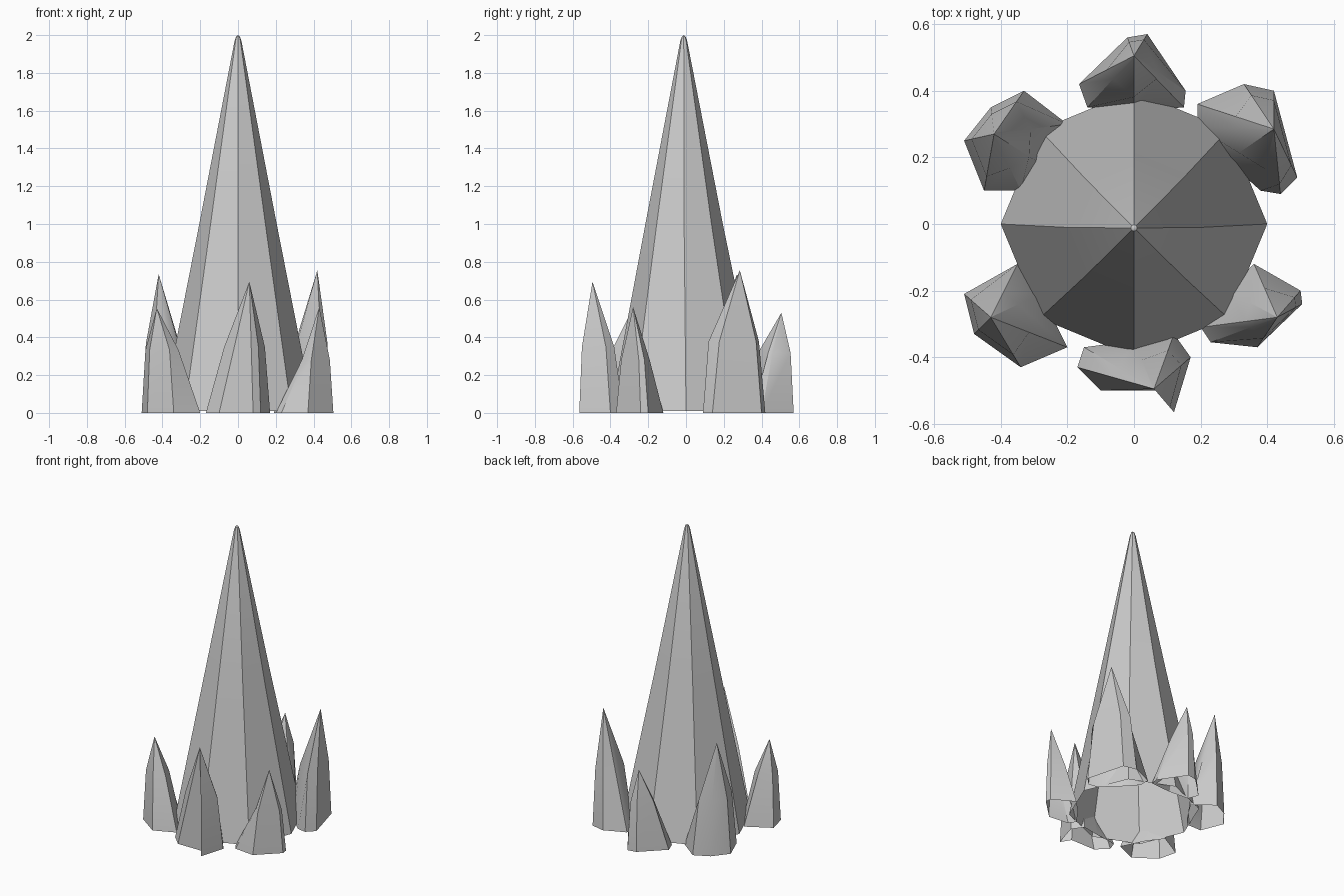
import bpy, bmesh, math
from mathutils import Vector

if "Cube" in bpy.data.objects:
    bpy.data.objects.remove(bpy.data.objects["Cube"])

stone = bpy.data.materials.new("pale grey stone")
stone.diffuse_color = (0.6, 0.6, 0.6, 1)
stone.use_nodes = True
stone.node_tree.nodes["Principled BSDF"].inputs["Base Color"].default_value = stone.diffuse_color


def build(name, rings, apex):
    """Skin stacked rings of points up to an apex, as a shell open underneath."""
    bm = bmesh.new()
    loops = [[bm.verts.new(p) for p in ring] for ring in rings]
    top = bm.verts.new(apex)
    n = len(loops[0])
    for i in range(n):
        j = (i + 1) % n
        for low, high in zip(loops, loops[1:]):
            bm.faces.new((low[i], low[j], high[j], high[i]))
        bm.faces.new((loops[-1][i], loops[-1][j], top))
    mesh = bpy.data.meshes.new(name)
    bm.to_mesh(mesh)
    bm.free()
    obj = bpy.data.objects.new(name, mesh)
    bpy.context.collection.objects.link(obj)
    mesh.materials.append(stone)
    bpy.ops.object.select_all(action='DESELECT')
    obj.select_set(True)
    bpy.context.view_layer.objects.active = obj
    bpy.ops.object.shade_smooth_by_angle(angle=math.radians(30))


def octagon(r, z, y=0.0):
    return [(r * math.cos(k * math.pi / 4), y + r * math.sin(k * math.pi / 4), z)
            for k in range(8)]


# central eight-sided spire with a small blunt tip
build("central_spire",
      [octagon(0.4, 0.01), octagon(0.205, 1.0, -0.01),
       octagon(0.018, 1.97, -0.012), octagon(0.010, 1.992, -0.012)],
      (0, -0.012, 2.0))


def crystal(name, outline, tip, shoulder=0.5):
    """Shard from an anticlockwise outline of (x, y, lean); lean is how far
    each wall has moved towards the tip at shoulder height."""
    tip = Vector(tip)
    base, mid, near = [], [], []
    for x, y, lean in outline:
        p = Vector((x, y, 0))
        q = p.lerp(tip, lean)
        q.z = tip.z * shoulder
        base.append(p)
        mid.append(q)
        near.append(tip.lerp(q, 0.06))
    build(name, [base, mid, near], tip)


# ring of six shards around the spire
crystal("back_crystal",
        [(0.0, 0.34, 0.25), (0.15, 0.35, 0.55), (0.155, 0.40, 0.55), (0.04, 0.57, 0.25),
         (-0.02, 0.56, 0.25), (-0.165, 0.42, 0.5), (-0.14, 0.35, 0.55)],
        (0.0, 0.505, 0.53), 0.6)
crystal("back_right_crystal",
        [(0.28, 0.19, 0.25), (0.38, 0.10, 0.35), (0.44, 0.09, 0.15), (0.49, 0.14, 0.25),
         (0.42, 0.40, 0.25), (0.33, 0.42, 0.25), (0.19, 0.36, 0.5), (0.19, 0.29, 0.5)],
        (0.42, 0.285, 0.755))
crystal("back_left_crystal",
        [(-0.28, 0.18, 0.25), (-0.20, 0.30, 0.5), (-0.33, 0.40, 0.25), (-0.43, 0.35, 0.25),
         (-0.51, 0.25, 0.25), (-0.45, 0.10, 0.25), (-0.34, 0.10, 0.4)],
        (-0.42, 0.27, 0.735))
crystal("front_left_crystal",
        [(-0.35, -0.12, 0.55), (-0.51, -0.21, 0.25), (-0.48, -0.33, 0.25),
         (-0.34, -0.43, 0.25), (-0.20, -0.37, 0.5), (-0.28, -0.21, 0.45)],
        (-0.43, -0.28, 0.555), 0.6)
crystal("front_right_crystal",
        [(0.20, -0.31, 0.6), (0.23, -0.355, 0.6), (0.37, -0.37, 0.3), (0.505, -0.24, 0.25),
         (0.50, -0.20, 0.25), (0.36, -0.12, 0.45), (0.28, -0.20, 0.45)],
        (0.43, -0.28, 0.56))
# front shard has a thin fin on its right side
crystal("front_crystal",
        [(-0.15, -0.37, 0.5), (-0.17, -0.43, 0.42), (-0.10, -0.50, 0.5), (0.08, -0.50, 0.5),
         (0.12, -0.565, 0.2), (0.17, -0.40, 0.25), (0.12, -0.33, 0.3), (0.0, -0.35, 0.4)],
        (0.06, -0.495, 0.695))
